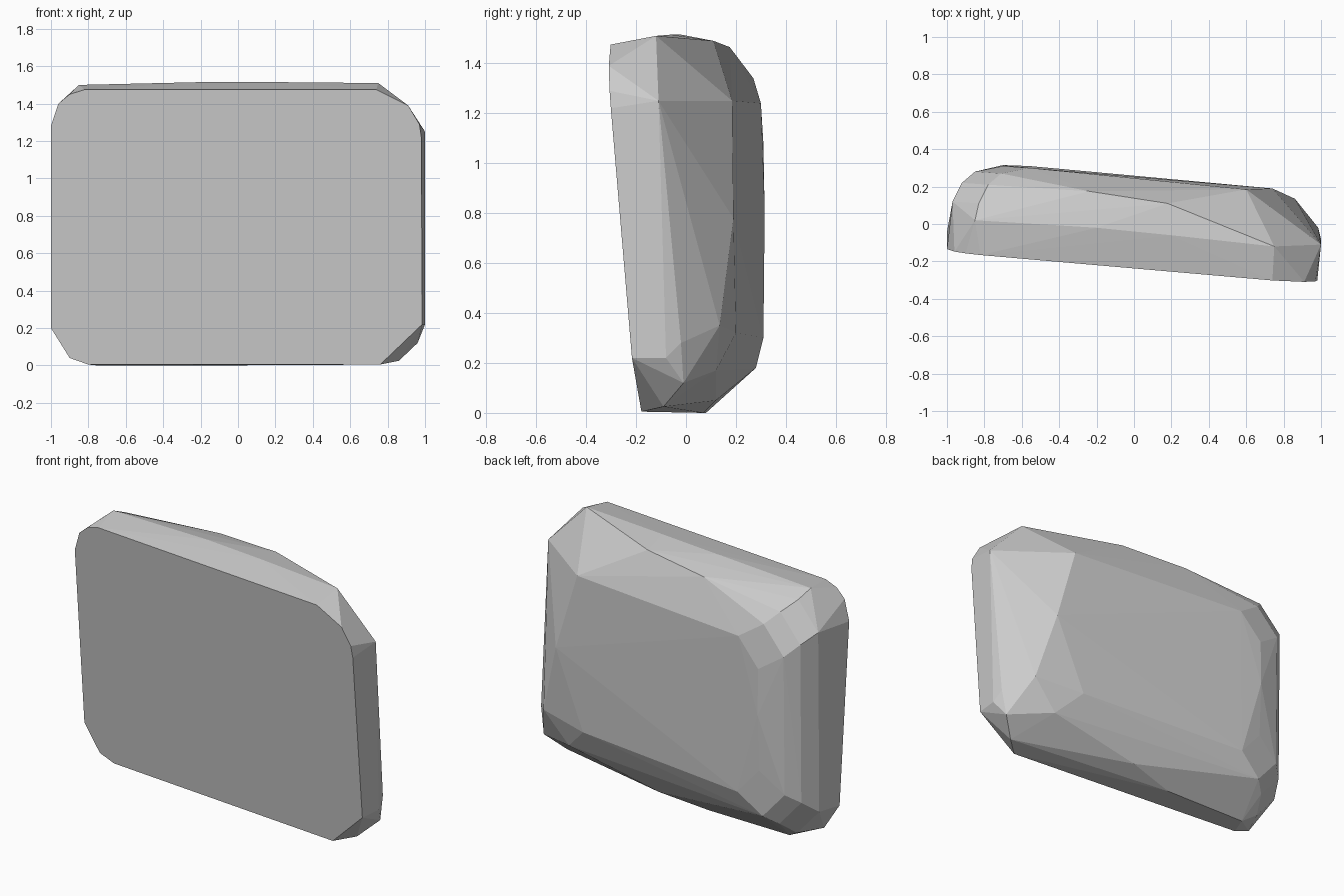
import bpy
import bmesh
from mathutils import Vector

default_cube = bpy.data.objects.get("Cube")
if default_cube:
    bpy.data.objects.remove(default_cube, do_unlink=True)


def make_material(name, colour):
    material = bpy.data.materials.new(name)
    material.use_nodes = True
    material.diffuse_color = colour
    material.node_tree.nodes["Principled BSDF"].inputs["Base Color"].default_value = colour
    return material


def front_plane(x, z):
    """Depth of the flat front face, which leans and turns slightly."""
    return -0.237 - 0.087 * x - 0.085 * (z - 1.47)


def make_hull(name, points, material):
    """Wrap the points in a faceted convex skin."""
    bm = bmesh.new()
    for point in points:
        bm.verts.new(point)
    hull = bmesh.ops.convex_hull(bm, input=bm.verts)
    inner = [v for v in hull["geom_interior"] if isinstance(v, bmesh.types.BMVert)]
    bmesh.ops.delete(bm, geom=inner, context="VERTS")
    bmesh.ops.dissolve_limit(bm, angle_limit=0.01, verts=bm.verts, edges=bm.edges)
    bmesh.ops.recalc_face_normals(bm, faces=bm.faces)
    mesh = bpy.data.meshes.new(name)
    bm.to_mesh(mesh)
    bm.free()
    mesh.materials.append(material)
    stone = bpy.data.objects.new(name, mesh)
    bpy.context.collection.objects.link(stone)
    return stone


# Flat front slab outline, (x, z)
front_outline = [
    (-0.8, 0.005), (-0.9, 0.04), (-1, 0.2), (-1, 1.28), (-0.96, 1.4),
    (-0.9, 1.45), (-0.82, 1.475), (0.74, 1.475), (0.91, 1.39),
    (0.97, 1.29), (0.98, 1.22), (0.985, 0.22), (0.76, 0.005),
]
front_points = [Vector((x, front_plane(x, z), z)) for x, z in front_outline]

# Rounded right flank: chamfered layers stepping towards the back
flank_points = []
for x, y, low, high in [
    (-0.97, 0.12, 0.05, 1.46),
    (-0.92, 0.22, 0.13, 1.41),
    (-0.85, 0.28, 0.18, 1.34),
    (-0.7, 0.31, 0.3, 1.24),
]:
    flank_points += [
        Vector((x, y - 0.01, low + 0.16)), Vector((x, y, high - 0.16)),
        Vector((x + 0.14, y, low)), Vector((x + 0.14, y - 0.01, high)),
    ]
flank_points.append(Vector((-0.7, 0.315, 0.8)))

# Gently crowned top
top_points = [
    (-0.85, 0.02, 1.5), (-0.2, -0.02, 1.515), (0.2, -0.06, 1.515),
    (0.75, -0.12, 1.51), (0.18, 0.11, 1.49), (-0.24, 0.175, 1.465),
]

# Coarsely cut left flank
left_points = [
    (1, -0.11, 1.25), (0.6, 0.185, 1.25), (0.74, 0.19, 0.78),
    (0.86, 0.135, 0.35), (0.985, -0.02, 0.28), (1, -0.08, 0.22),
    (0.96, -0.01, 0.12), (0.86, -0.09, 0.025),
]

# Underside, rising towards the back
bottom_points = [
    (-0.75, 0.08, 0), (-0.2, 0.07, 0), (0.7, 0.12, 0.17),
    (0.55, 0.2, 0.32), (0.1, 0.12, 0.05),
]

grey_stone = make_material("grey stone", (0.6, 0.6, 0.6, 1))
all_points = front_points + flank_points + top_points + left_points + bottom_points
make_hull("stone_block", all_points, grey_stone)
